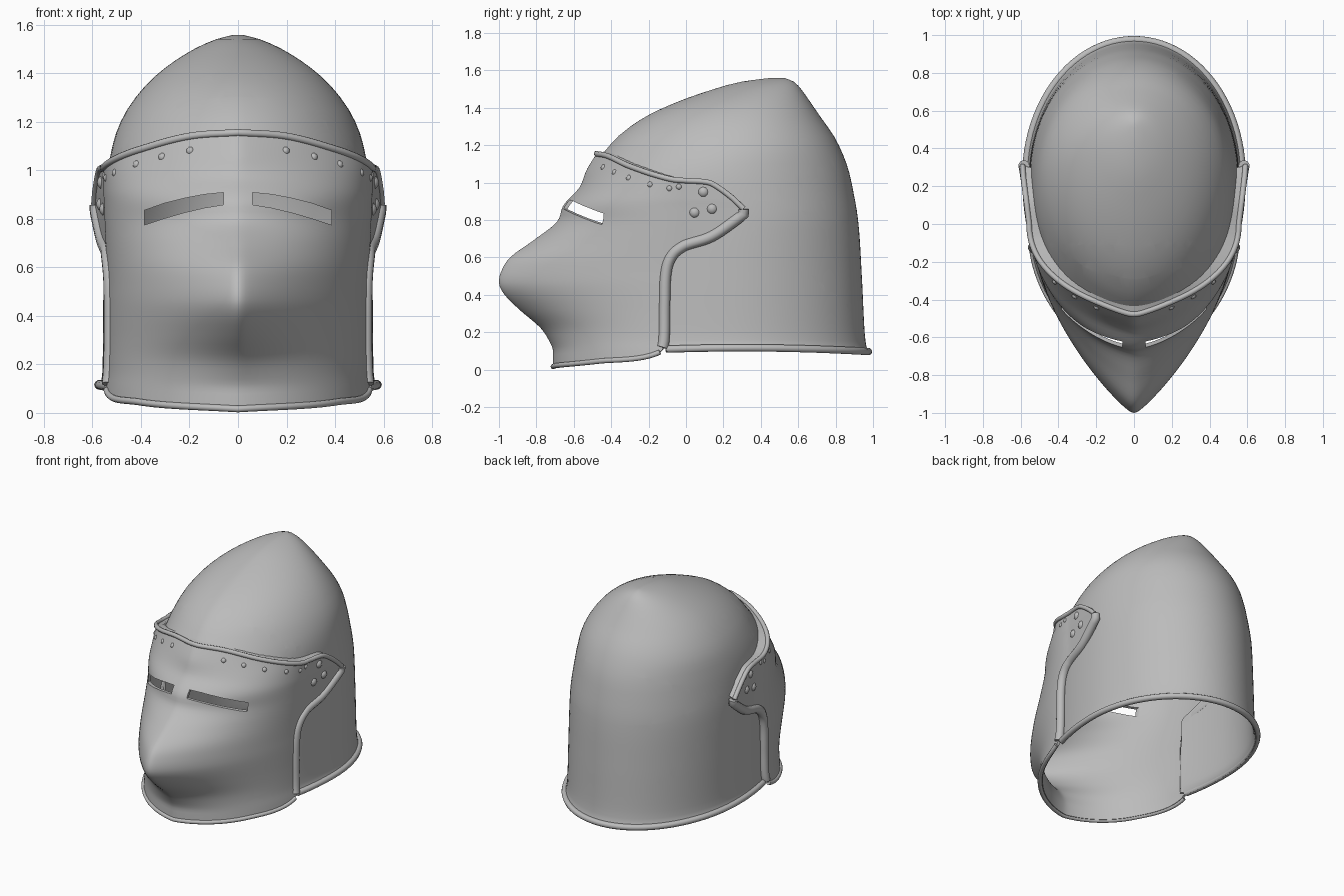
import bpy, bmesh
from math import sin, cos, radians, hypot, pi
from mathutils import Vector

cube = bpy.data.objects.get("Cube")
if cube:
    bpy.data.objects.remove(cube, do_unlink=True)

steel = bpy.data.materials.new("grey steel")
steel.use_nodes = True
GREY = (0.5, 0.5, 0.5, 1)
steel.diffuse_color = GREY
steel.node_tree.nodes["Principled BSDF"].inputs["Base Color"].default_value = GREY
SIDES = ((1, "left"), (-1, "right"))


def interp(table, t):
    """Smooth monotone lookup in rows of (key, values...)."""
    t = min(max(t, table[0][0]), table[-1][0])
    i = next(i for i in range(len(table) - 1) if t <= table[i + 1][0])
    a, b = table[i], table[i + 1]
    h = b[0] - a[0]
    f = (t - a[0]) / h
    out = []
    for c in range(1, len(a)):
        def slope(j):
            p, q = table[max(j - 1, 0)], table[min(j + 1, len(table) - 1)]
            return (q[c] - p[c]) / (q[0] - p[0])
        m0, m1 = slope(i) * h, slope(i + 1) * h
        d = b[c] - a[c]
        m0, m1 = (max(min(m, 3 * d), 0) if d > 0 else min(max(m, 3 * d), 0) for m in (m0, m1))
        out.append(a[c] + m0 * f + (3 * d - 2 * m0 - m1) * f ** 2 + (m0 + m1 - 2 * d) * f ** 3)
    return out


def finish(obj, thickness=0):
    bpy.context.view_layer.objects.active = obj
    for o in bpy.context.selected_objects:
        o.select_set(False)
    obj.select_set(True)
    if thickness:
        mod = obj.modifiers.new("thickness", "SOLIDIFY")
        mod.thickness, mod.offset = thickness, -1
        bpy.ops.object.modifier_apply(modifier=mod.name)
    bpy.ops.object.shade_smooth_by_angle(angle=radians(50))


def make(name, bm):
    mesh = bpy.data.meshes.new(name)
    bm.to_mesh(mesh)
    bm.free()
    mesh.materials.append(steel)
    obj = bpy.data.objects.new(name, mesh)
    bpy.context.collection.objects.link(obj)
    return obj


def sheet(rows, closed=False):
    """Quads through a grid of points; rows run upward."""
    bm = bmesh.new()
    vs = [[bm.verts.new(p) for p in row] for row in rows]
    n = len(rows[0])
    for lo, hi in zip(vs, vs[1:]):
        for i in range(n if closed else n - 1):
            k = (i + 1) % n
            bm.faces.new((lo[i], lo[k], hi[k], hi[i]))
    if closed:
        bm.faces.new(vs[-1])
    return bm


def tube(name, pts, radius):
    """Rolled edge along a path."""
    curve = bpy.data.curves.new(name, "CURVE")
    curve.dimensions = "3D"
    curve.bevel_depth, curve.bevel_resolution = radius, 3
    curve.use_fill_caps = True
    sp = curve.splines.new("POLY")
    sp.points.add(len(pts) - 1)
    for q, p in zip(sp.points, pts):
        q.co = (*p, 1)
    sp.use_smooth = True
    curve.materials.append(steel)
    bpy.context.collection.objects.link(bpy.data.objects.new(name, curve))


# Skull: height, front y, back y, half width, y of widest point
SKULL = [(.085, -.72, .98, .577, .25), (.12, -.71, .965, .563, .25), (.2, -.7, .955, .558, .25),
         (.5, -.7, .94, .555, .25), (.8, -.68, .92, .55, .25), (1.0, -.58, .885, .535, .22),
         (1.08, -.51, .865, .522, .22), (1.16, -.44, .835, .5, .25), (1.25, -.36, .79, .457, .27),
         (1.35, -.22, .72, .38, .3), (1.43, -.05, .665, .29, .34), (1.5, .15, .615, .18, .4),
         (1.54, .3, .575, .09, .45), (1.558, .44, .53, .02, .49)]


def skull_point(a, z):
    front, back, w, c = interp(SKULL, z)
    if cos(a) > 0:
        y = c - (c - front) * (.93 * cos(a) + .07 * (1 - abs(sin(a))))
    else:
        y = c - (back - c) * cos(a)
    arch = .2 * max(0, .2 - z) * (1 - ((y - .3) / .7) ** 2)
    return Vector((w * sin(a), y, z + arch))


RING = [2 * pi * i / 96 for i in range(96)]
heights = [.085, .1, .12, .15] + [.2 + .05 * i for i in range(23)]
heights += [1.33, 1.36, 1.39, 1.42, 1.45, 1.475, 1.5, 1.52, 1.54, 1.55, 1.558]
bm = sheet([[skull_point(a, z) for a in RING] for z in heights], True)

# Face opening, cut along lines in side view: (y, z) on the line and its outward normal
CHEEK = (Vector((0, -.11, 0)), Vector((0, 1, 0)))
BROW = (Vector((0, .1, .98)), Vector((0, .25, 1)))
TIP = (Vector((0, .27, .84)), Vector((0, 1, 1.2)))
JAW = (Vector((0, .27, .84)), Vector((0, .5, -1)))
for co, no in (CHEEK, BROW, TIP, JAW):
    bmesh.ops.bisect_plane(bm, geom=bm.verts[:] + bm.edges[:] + bm.faces[:], plane_co=co, plane_no=no)


def in_opening(face):
    p = face.calc_center_median()
    cheek, brow, tip, jaw = ((p - co).dot(no) < 0 for co, no in (CHEEK, BROW, TIP, JAW))
    return brow and (cheek or (tip and jaw))


bmesh.ops.delete(bm, geom=[f for f in bm.faces if in_opening(f)], context="FACES")
finish(make("skull_shell", bm), .018)
tube("skull_bottom_rim", [p for p in (skull_point(a, .095) for a in RING) if p.y > -.12], .02)

# Visor: height, y of the middle ridge, depth of the rounded base, half width
VISOR = [(0, -.71, .665, .56), (.1, -.71, .66, .552), (.16, -.735, .65, .545),
         (.225, -.78, .64, .542), (.32, -.89, .63, .54), (.4, -.97, .625, .54),
         (.46, -1.0, .625, .54), (.52, -.99, .62, .54), (.6, -.94, .61, .542),
         (.695, -.81, .6, .546), (.79, -.69, .585, .55), (.87, -.66, .575, .553),
         (.91, -.63, .555, .555), (.973, -.57, .5, .555), (1.07, -.53, .395, .555),
         (1.16, -.475, .34, .55)]
# Outline of the visor half: parameter, angle, height
TOP = [(0, 0, 1.155), (.2, 21, 1.14), (.42, 47, 1.085), (.65, 79, 1.02),
       (.8, 90, 1.01), (.9, 98, 1.0), (.96, 105, .93), (1, 110, .86)]
LOW = [(0, 0, .016), (.42, 47, .045), (.65, 79, .1), (.72, 80, .32), (.79, 81, .53),
       (.83, 84, .61), (.88, 90, .66), (.94, 99, .71), (1, 110, .83)]


def visor_point(angle, z, side, lift=0):
    a = radians(angle)
    ridge, d, w = interp(VISOR, z)
    x = w * sin(a) if a < pi / 2 else w * (1 - .2 * cos(a))
    if a < pi / 2:
        keel = max(0, 1 - (hypot(x, .025) - .025) / w) ** 1.25
        y = -d * cos(a) + (ridge + d) * keel
    else:
        y = -.9 * cos(a)
    return Vector((side * (x + lift * sin(a)), y - lift * max(cos(a), 0), z))


def visor_uv(u, v, lift=0):
    side = -1 if u < 0 else 1
    (a0, z0), (a1, z1) = interp(LOW, abs(u)), interp(TOP, abs(u))
    return visor_point(a0 + (a1 - a0) * v, z0 + (z1 - z0) * v, side, lift)


N, M = 64, 56
us = [i / N for i in range(-N, N + 1)]
visor = make("visor", sheet([[visor_uv(u, j / M) for u in us] for j in range(M + 1)]))
finish(visor, .018)

# Eye slits
SLIT = [(.06, .858, .908), (.14, .845, .9), (.22, .826, .885), (.3, .803, .865), (.385, .775, .835)]
for side, word in SIDES:
    bm = bmesh.new()
    outline = [(x, lo) for x, lo, hi in SLIT] + [(x, hi) for x, lo, hi in reversed(SLIT)]
    face = bm.faces.new([bm.verts.new((side * x, -1.1, z)) for x, z in outline])
    ext = bmesh.ops.extrude_face_region(bm, geom=[face])
    bmesh.ops.translate(bm, vec=(0, .85, 0),
                        verts=[g for g in ext["geom"] if isinstance(g, bmesh.types.BMVert)])
    bmesh.ops.recalc_face_normals(bm, faces=bm.faces)
    cutter = make(word + "_slit_cutter", bm)
    cutter.hide_render = True
    mod = visor.modifiers.new("slit", "BOOLEAN")
    mod.operation, mod.object, mod.solver = "DIFFERENCE", cutter, "EXACT"
    bpy.context.view_layer.objects.active = visor
    bpy.ops.object.modifier_apply(modifier=mod.name)
    bpy.data.objects.remove(cutter, do_unlink=True)
finish(visor)


def nearest_on_skull(p):
    return min((skull_point(2 * pi * i / 360, p.z + .012) for i in range(360)),
               key=lambda q: (q - p).length)


# Lips and rolls that turn the visor edges in against the skull
def lip(name, edge):
    finish(make(name, sheet([edge, [nearest_on_skull(p) for p in edge]])))


top_edge = [visor_uv(u, 1) for u in us]
lip("brow_lip", top_edge)
tube("visor_top_roll", top_edge, .015)
tube("visor_bottom_roll", [visor_uv(u, 0) for u in us if abs(u) <= .65], .014)
for side, word in SIDES:
    back = [side * (.65 + .35 * i / 40) for i in range(41)]
    lip(word + "_back_lip", [visor_uv(u, 0) for u in back])
    roll = [visor_uv(u, .02, -.008) for u in back]
    tube(word + "_visor_back_roll", roll + [visor_uv(side, .9, -.008)], .03)


def studs(name, points, size):
    bm = bmesh.new()
    for p in points:
        made = bmesh.ops.create_uvsphere(bm, u_segments=12, v_segments=8, radius=size)
        bmesh.ops.translate(bm, verts=made["verts"], vec=p)
    finish(make(name, bm))


# Rivets along the brow and pivot bosses at the temples
studs("brow_rivets", [visor_uv(s * u, .945, -.01) for s, _ in SIDES
                      for u in (.2, .32, .44, .56, .66, .74)], .018)
studs("pivot_bosses", [visor_point(a, z, s, -.018) for s, _ in SIDES
                       for a, z in ((96, .95), (99, .86), (93, .84))], .032)
